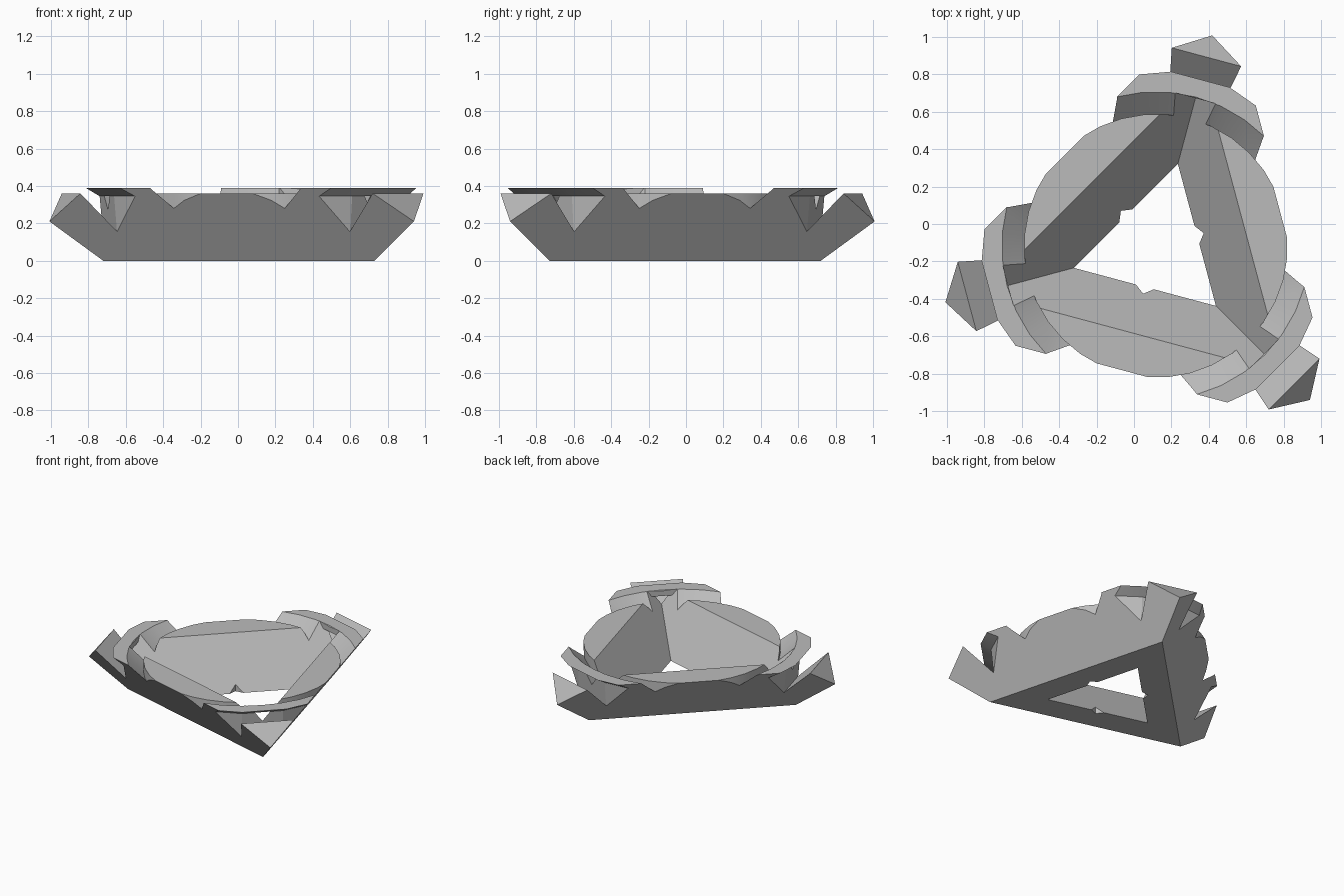
import bpy
import bmesh
from math import cos, sin, radians, tau
from mathutils import Matrix, Vector

cube = bpy.data.objects.get("Cube")
if cube:
    bpy.data.objects.remove(cube, do_unlink=True)

CENTRE = Vector((0.117, -0.117, 0))
CORNERS = [radians(a) for a in (75, 195, 315)]
FLARE = 1.418          # growth of the corner radius per unit of height
TOP = 0.39

grey = bpy.data.materials.new("light_grey")
grey.use_nodes = True
colour = (0.5, 0.5, 0.5, 1)
grey.diffuse_color = colour
grey.node_tree.nodes["Principled BSDF"].inputs["Base Color"].default_value = colour


def loft(name, rings, closed=False):
    """Skin a stack of equal rings; close it as a loop or cap both ends."""
    bm = bmesh.new()
    rows = [[bm.verts.new(p) for p in ring] for ring in rings]
    n = len(rows[0])
    pairs = list(zip(rows, rows[1:] + rows[:1])) if closed else list(zip(rows, rows[1:]))
    for a, b in pairs:
        for i in range(n):
            j = (i + 1) % n
            bm.faces.new((a[i], a[j], b[j], b[i]))
    if not closed:
        bm.faces.new(rows[0])
        bm.faces.new(rows[-1])
    bmesh.ops.recalc_face_normals(bm, faces=bm.faces)
    mesh = bpy.data.meshes.new(name)
    bm.to_mesh(mesh)
    bm.free()
    mesh.materials.append(grey)
    obj = bpy.data.objects.new(name, mesh)
    bpy.context.collection.objects.link(obj)
    return obj


def circle(r, z, n, start):
    return [(r * cos(start + tau * i / n), r * sin(start + tau * i / n), z) for i in range(n)]


def turned(name, profile, n, closed=False):
    return loft(name, [circle(r, z, n, radians(5)) for r, z in profile], closed)


def flared_triangle(name, radius, low, high):
    return loft(name, [circle(radius + FLARE * z, z, 3, CORNERS[0]) for z in (low, high)])


def subtract(target, cutter):
    """Cut one object from another, bake the result and drop the cutter."""
    cutter.hide_render = True
    mod = target.modifiers.new("cut", "BOOLEAN")
    mod.operation = "DIFFERENCE"
    mod.solver = "EXACT"
    mod.object = cutter
    bpy.context.view_layer.update()
    graph = bpy.context.evaluated_depsgraph_get()
    baked = bpy.data.meshes.new_from_object(target.evaluated_get(graph))
    target.modifiers.clear()
    target.data = baked
    bpy.data.objects.remove(cutter, do_unlink=True)


# Outer shell: a triangular tray with outward leaning walls
frame = flared_triangle("triangular_bezel_frame", 0.867, 0, TOP)

# Open centre, leaving the bridging rings at the corners
hollow = flared_triangle("hollow_cutter", 0.454, -0.1, 0.6)
ring = [(0.83, 0.345), (0.86, 0.345), (0.935, TOP), (0.935, 0.7), (0.83, 0.7)]
subtract(hollow, turned("ring_keeper", ring, 18, closed=True))
subtract(frame, hollow)

# Corner claws: a ridged prong split from the collar by a V groove
claw = [(0.75, 0.08), (1.045, 0.36), (1.165, 0.21), (1.5, -0.209), (1.5, 0.55), (0.75, 0.55)]
collar = [(0.83, -0.5), (0.843, 0.155), (0.86, 0.345), (0.935, TOP), (0.935, 0.7)]
for angle in CORNERS:
    turn = Matrix.Rotation(angle, 3, "Z")
    groove = loft("groove_cutter", [[turn @ Vector((u, v, z)) for u, z in claw] for v in (-0.7, 0.7)])
    subtract(groove, turned("collar_keeper", collar, 18))
    subtract(frame, groove)

# Conical seat inside the collars, and the flat rim along the walls
seat = [(0.705, 0.36), (0.705, 0.28), (0.943, 0.5)]
subtract(frame, turned("seat_cutter", seat, 36))

# Small notch in the middle of each side of the hole
nick = [(0.157, -0.14), (0.265, 0), (0.157, 0.14)]
for angle in CORNERS:
    turn = Matrix.Rotation(angle + radians(60), 3, "Z")
    subtract(frame, loft("nick_cutter", [[turn @ Vector((d, t, z)) for d, t in nick] for z in (-0.1, 0.3)]))

frame.data.transform(Matrix.Translation(CENTRE))
bpy.ops.object.select_all(action="DESELECT")
frame.select_set(True)
bpy.context.view_layer.objects.active = frame
bpy.ops.object.shade_smooth_by_angle(angle=radians(12))
